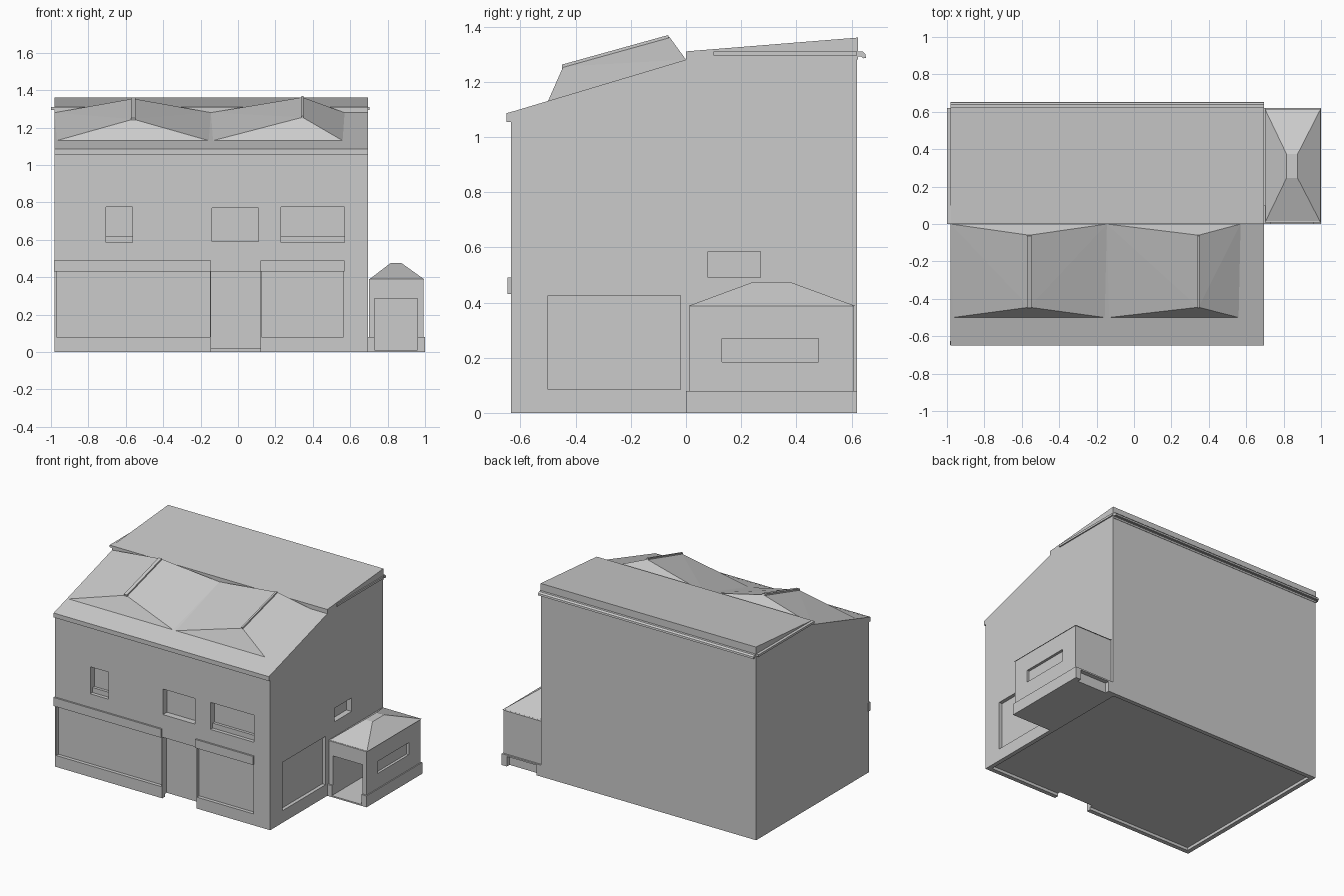
import bpy, bmesh

cube = bpy.data.objects.get("Cube")
if cube:
    bpy.data.objects.remove(cube, do_unlink=True)

GREY = (0.6, 0.6, 0.6, 1)
grey = bpy.data.materials.new("plain_grey")
grey.use_nodes = True
grey.diffuse_color = GREY
grey.node_tree.nodes["Principled BSDF"].inputs["Base Color"].default_value = GREY


def finish(name, bm):
    bmesh.ops.recalc_face_normals(bm, faces=bm.faces)
    mesh = bpy.data.meshes.new(name)
    bm.to_mesh(mesh)
    bm.free()
    mesh.materials.append(grey)
    ob = bpy.data.objects.new(name, mesh)
    bpy.context.collection.objects.link(ob)
    return ob


def prism(name, x0, x1, profile):
    """Extrude a (y, z) profile from x0 to x1."""
    bm = bmesh.new()
    face = bm.faces.new([bm.verts.new((x0, y, z)) for y, z in profile])
    ext = bmesh.ops.extrude_face_region(bm, geom=[face])
    verts = [v for v in ext["geom"] if isinstance(v, bmesh.types.BMVert)]
    bmesh.ops.translate(bm, vec=(x1 - x0, 0, 0), verts=verts)
    return finish(name, bm)


def box(name, x0, x1, y0, y1, z0, z1):
    return prism(name, x0, x1, [(y0, z0), (y1, z0), (y1, z1), (y0, z1)])


def hull(name, points):
    bm = bmesh.new()
    for p in points:
        bm.verts.new(p)
    bmesh.ops.convex_hull(bm, input=bm.verts)
    bmesh.ops.dissolve_limit(bm, angle_limit=0.01, verts=bm.verts, edges=bm.edges)
    return finish(name, bm)


def cut(ob, *bounds):
    """Subtract a box from an object and discard the cutter."""
    cutter = box("cutter", *bounds)
    cutter.hide_render = True
    mod = ob.modifiers.new("cut", 'BOOLEAN')
    mod.operation, mod.solver, mod.object = 'DIFFERENCE', 'EXACT', cutter
    graph = bpy.context.evaluated_depsgraph_get()
    mesh = bpy.data.meshes.new_from_object(ob.evaluated_get(graph))
    ob.modifiers.clear()
    ob.data = mesh
    bpy.data.objects.remove(cutter, do_unlink=True)


L, R, FRONT, BACK = -0.98, 0.695, -0.635, 0.62

# Main building with sloped front roof
house = prism("main_building", L, R, [
    (FRONT, 0), (BACK, 0), (BACK, 1.28), (0, 1.28), (FRONT, 1.09)])
cut(house, L + 0.03, R - 0.03, FRONT + 0.03, BACK - 0.03, -0.1, 0.02)

# Front windows, shop fronts and doorway
windows = [(-0.705, -0.565, 0.585, 0.775), (-0.14, 0.11, 0.59, 0.77),
           (0.23, 0.57, 0.585, 0.775)]
shops = [(-0.97, -0.15, 0.08, 0.43), (0.125, 0.565, 0.08, 0.43)]
for x0, x1, z0, z1 in windows:
    cut(house, x0, x1, -0.8, FRONT + 0.045, z0, z1)
for x0, x1, z0, z1 in shops:
    cut(house, x0, x1, -0.8, FRONT + 0.025, z0, z1)
cut(house, -0.145, 0.12, -0.8, FRONT + 0.05, -0.1, 0.43)

# Side windows
cut(house, R - 0.025, 0.8, -0.5, -0.02, 0.085, 0.425)
cut(house, R - 0.04, 0.8, 0.08, 0.27, 0.49, 0.585)

# Lower sash bars and shop lintels
for i in (0, 2):
    x0, x1, z0, _ = windows[i]
    box("window_sash", x0, x1, FRONT + 0.025, FRONT + 0.05, z0, z0 + 0.035)
for x0, x1 in ((L - 0.003, -0.145), (0.12, 0.57)):
    box("shop_lintel", x0, x1, -0.647, FRONT + 0.01, 0.43, 0.49)

# Front eave
prism("front_eave", L, R, [(-0.65, 1.055), (FRONT + 0.005, 1.055),
                           (FRONT + 0.005, 1.092), (-0.65, 1.086)])

# Peaked dormers on the front roof, with ridge caps
for x0, x1, ridge, low, high, half in (
        (L, -0.145, -0.56, 1.245, 1.355, 0.012),
        (-0.145, 0.57, 0.345, 1.255, 1.362, 0.006)):
    hull("roof_dormer", [
        (x0 + 0.01, -0.5, 1.13), (x1 - 0.01, -0.5, 1.13), (ridge, -0.445, low),
        (x0, 0, 1.28), (x1, 0, 1.28), (ridge, -0.06, high)])
    prism("ridge_cap", ridge - half, ridge + half, [
        (-0.447, low - 0.01), (-0.06, high - 0.01),
        (-0.065, high + 0.007), (-0.45, low + 0.007)])

# Back roof wedge and its gutters
prism("back_roof", L, R, [(0, 1.28), (BACK + 0.003, 1.28),
                          (BACK + 0.003, 1.36), (0, 1.31)])
prism("back_gutter", L, R, [(BACK, 1.292), (0.635, 1.292), (0.642, 1.285),
                            (0.652, 1.287), (0.65, 1.3), (0.64, 1.31), (BACK, 1.31)])
box("left_gutter", R, R + 0.008, 0.1, BACK, 1.295, 1.31)
box("right_gutter", -1, L, 0, BACK, 1.295, 1.31)

# Side annex: plinth, walls, hipped roof
plinth = box("annex_plinth", R, 1, 0, BACK, 0, 0.08)
walls = box("annex_walls", R + 0.005, 0.993, 0.012, 0.608, 0.08, 0.39)
cut(plinth, 0.73, 0.96, -0.1, 0.57, 0.01, 0.2)
cut(plinth, 0.73, 0.96, 0.59, 0.7, -0.1, 0.07)
cut(walls, 0.73, 0.96, -0.1, 0.57, 0, 0.285)
cut(walls, 0.975, 1.1, 0.13, 0.48, 0.185, 0.27)
hull("annex_roof", [(x, y, 0.387) for x in (0.7, 0.998) for y in (0.007, 0.615)]
     + [(x, y, 0.475) for x in (0.815, 0.875) for y in (0.245, 0.375)])
